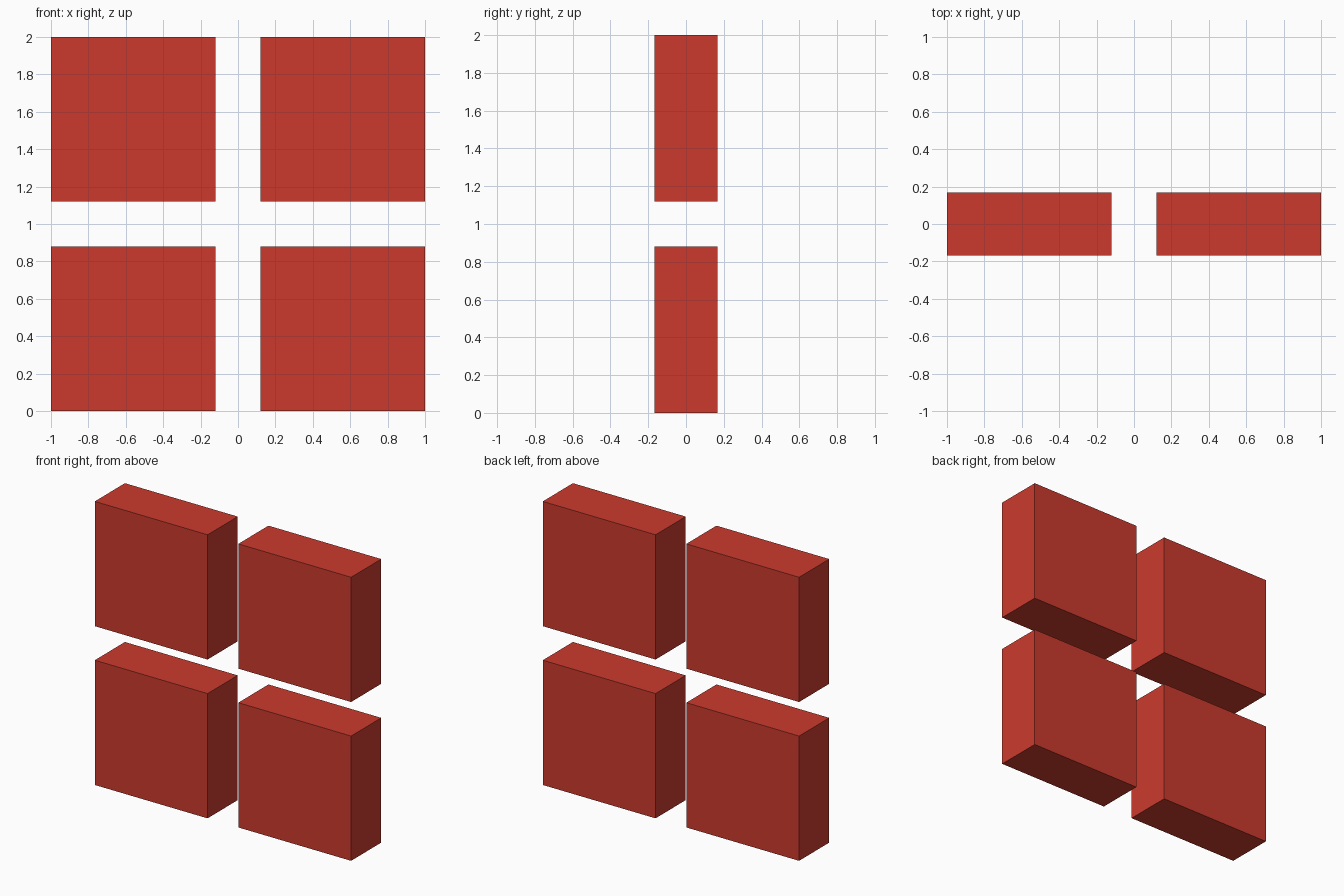
import bpy
import bmesh
from mathutils import Matrix

if "Cube" in bpy.data.objects:
    bpy.data.objects.remove(bpy.data.objects["Cube"])

GAP = 0.12            # half the gap between panels
SIZE = 0.88           # panel width and height
DEPTH = 0.336         # panel thickness

red = bpy.data.materials.new("red")
red.diffuse_color = (0.60, 0.042, 0.026, 1.0)
red.use_nodes = True
red.node_tree.nodes["Principled BSDF"].inputs["Base Color"].default_value = red.diffuse_color


def add_panel(name, x, z):
    """Flat box panel centred on (x, 0, z)."""
    mesh = bpy.data.meshes.new(name)
    bm = bmesh.new()
    bmesh.ops.create_cube(bm, size=1.0, matrix=Matrix.Diagonal((SIZE, DEPTH, SIZE, 1.0)))
    bm.to_mesh(mesh)
    bm.free()
    mesh.materials.append(red)
    panel = bpy.data.objects.new(name, mesh)
    panel.location = (x, 0.0, z)
    bpy.context.collection.objects.link(panel)


# Two by two grid of panels
offset = GAP + SIZE / 2
for row, z_side in (("lower", -1), ("upper", 1)):
    for column, x_side in (("left", -1), ("right", 1)):
        add_panel(f"{row}_{column}_panel", x_side * offset, 1.0 + z_side * offset)
